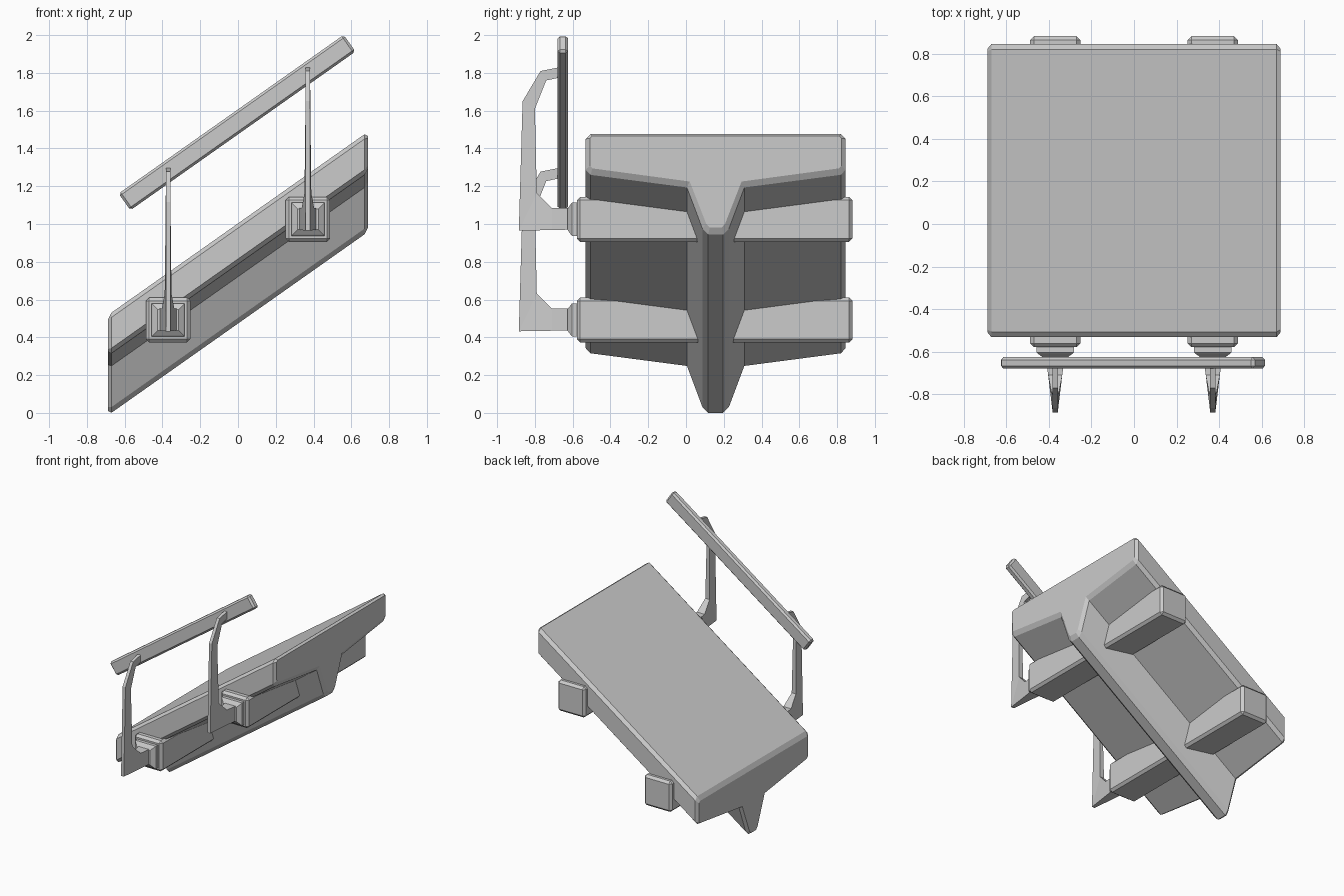
import bpy
import bmesh
from math import atan
from mathutils import Matrix, Vector

if "Cube" in bpy.data.objects:
    bpy.data.objects.remove(bpy.data.objects["Cube"], do_unlink=True)

SLOPE = 0.705                       # rise of the sloping deck along x
MOUNTS = {"lower": (-0.37, 0.492), "upper": (0.37, 1.025)}

gray = bpy.data.materials.new("plain gray")
gray.use_nodes = True
gray.diffuse_color = (0.6, 0.6, 0.6, 1)
gray.node_tree.nodes["Principled BSDF"].inputs["Base Color"].default_value = (0.6, 0.6, 0.6, 1)


def finish(name, bm):
    bmesh.ops.recalc_face_normals(bm, faces=bm.faces[:])
    mesh = bpy.data.meshes.new(name)
    bm.to_mesh(mesh)
    bm.free()
    mesh.materials.append(gray)
    obj = bpy.data.objects.new(name, mesh)
    bpy.context.collection.objects.link(obj)
    return obj


def box(name, center, size, bevel, tilt=0.0):
    bm = bmesh.new()
    bmesh.ops.create_cube(bm, size=1)
    bmesh.ops.scale(bm, vec=size, verts=bm.verts)
    bmesh.ops.bevel(bm, geom=bm.edges[:], offset=bevel, segments=1, affect="EDGES")
    bm.transform(Matrix.Translation(center) @ Matrix.Rotation(-tilt, 4, "Y"))
    return finish(name, bm)


def loft(name, rings):
    """Skin equal-length rings of points and cap both ends."""
    bm = bmesh.new()
    rows = [[bm.verts.new(p) for p in ring] for ring in rings]
    for a, b in zip(rows, rows[1:]):
        for i in range(len(a)):
            j = (i + 1) % len(a)
            bm.faces.new((a[i], a[j], b[j], b[i]))
    bm.faces.new(rows[0])
    bm.faces.new(rows[-1])
    return finish(name, bm)


# Deck with central keel: mirrored profile, chamfered ends, sheared to the slope
half = [(0.663, 0), (0.688, 0.025), (0.688, 0.188), (0.663, 0.215),
        (0.152, 0.282), (0.07, 0.50), (0.04, 0.53)]
profile = half + [(-y, d) for y, d in reversed(half)]
bm = bmesh.new()
face = bm.faces.new([bm.verts.new((-0.67, 0.157 + y, 1.003 - d)) for y, d in profile])
ext = bmesh.ops.extrude_face_region(bm, geom=[face], use_keep_orig=True)
bmesh.ops.translate(bm, vec=(1.34, 0, 0),
                    verts=[g for g in ext["geom"] if isinstance(g, bmesh.types.BMVert)])
bmesh.ops.recalc_face_normals(bm, faces=bm.faces[:])
ends = [f for f in bm.faces if abs(f.normal.x) > 0.9]
bmesh.ops.inset_individual(bm, faces=ends, thickness=0.024, depth=0.018)
for v in bm.verts:
    v.co.z += SLOPE * v.co.x
finish("deck_and_keel", bm)

# Bracket sections: inner (y, z), outer (y, z), inner and outer half widths
bracket = [((-0.62, 0.06), (-0.62, -0.055), 0.045, 0.045),
           ((-0.71, 0.06), (-0.71, -0.057), 0.033, 0.033),
           ((-0.79, 0.14), (-0.885, -0.06), 0.018, 0.012),
           ((-0.80, 0.585), (-0.865, 0.625), 0.013, 0.012),
           ((-0.74, 0.735), (-0.77, 0.785), 0.012, 0.012),
           ((-0.67, 0.75), (-0.67, 0.805), 0.012, 0.012)]

# Cap sections: y and half size of each square
cap = [(-0.56, 0.088), (-0.603, 0.088), (-0.61, 0.08), (-0.628, 0.055)]

for side, (x, z) in MOUNTS.items():
    box(side + "_cross_beam", (x, 0.152, z), (0.236, 1.46, 0.238), 0.018)
    loft(side + "_beam_cap",
         [[(x + sx * h, y, z + sz * h) for sx, sz in ((-1, -1), (1, -1), (1, 1), (-1, 1))]
          for y, h in cap])
    loft(side + "_rail_bracket",
         [[(x - wi, *[i[0], z + i[1]]), (x + wi, i[0], z + i[1]),
           (x + wo, o[0], z + o[1]), (x - wo, o[0], z + o[1])]
          for i, o, wi, wo in bracket])

# Sloping handrail
box("handrail", Vector((-0.005, -0.652, 1.537)), (1.458, 0.054, 0.108), 0.013, atan(SLOPE))
